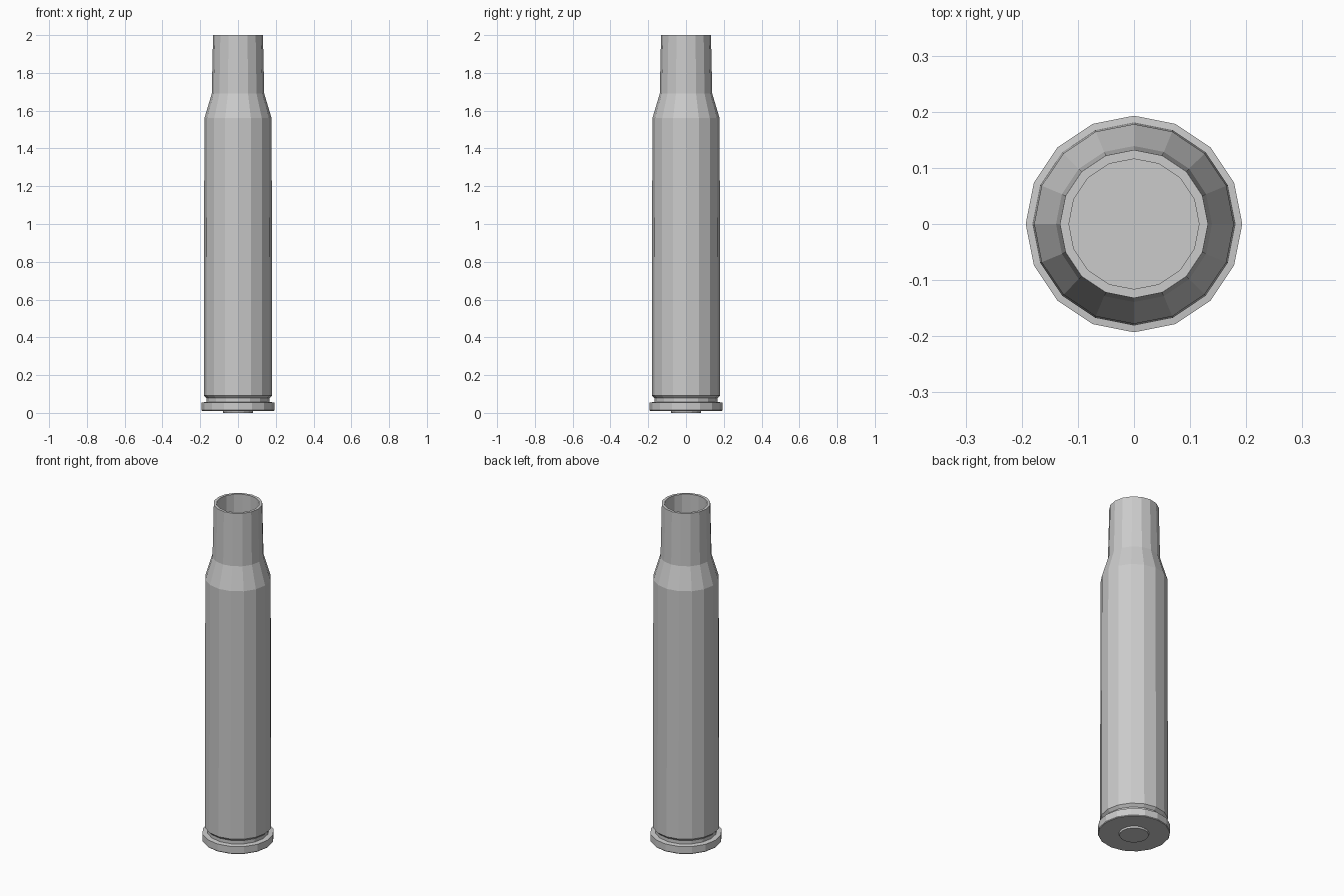
import bpy, bmesh
from math import cos, sin, tau

if "Cube" in bpy.data.objects:
    bpy.data.objects.remove(bpy.data.objects["Cube"])

SIDES = 16


def lathe(name, profile):
    """Revolve (radius, z) points around z and cap both ends."""
    bm = bmesh.new()
    rings = [[bm.verts.new((r * cos(tau * i / SIDES), r * sin(tau * i / SIDES), z))
              for i in range(SIDES)] for r, z in profile]
    for a, b in zip(rings, rings[1:]):
        for i in range(SIDES):
            j = (i + 1) % SIDES
            bm.faces.new((a[i], a[j], b[j], b[i]))
    bm.faces.new(rings[0][::-1])
    bm.faces.new(rings[-1])
    bmesh.ops.recalc_face_normals(bm, faces=bm.faces)
    mesh = bpy.data.meshes.new(name)
    bm.to_mesh(mesh)
    bm.free()
    obj = bpy.data.objects.new(name, mesh)
    bpy.context.collection.objects.link(obj)
    return obj


# Hollow casing: raised base disc, rim, groove, body, shoulder, neck, then inside
lathe("casing", [
    (0.078, 0.0), (0.081, 0.01),                     # base disc
    (0.190, 0.01), (0.193, 0.014), (0.193, 0.055),   # rim
    (0.166, 0.058), (0.166, 0.078),                  # groove
    (0.181, 0.093), (0.178, 1.56),                   # body
    (0.139, 1.69), (0.132, 2.0),                     # shoulder and neck
    (0.116, 2.0), (0.121, 1.69),                     # inner neck
    (0.162, 1.55), (0.162, 0.12),                    # inner wall and floor
])
